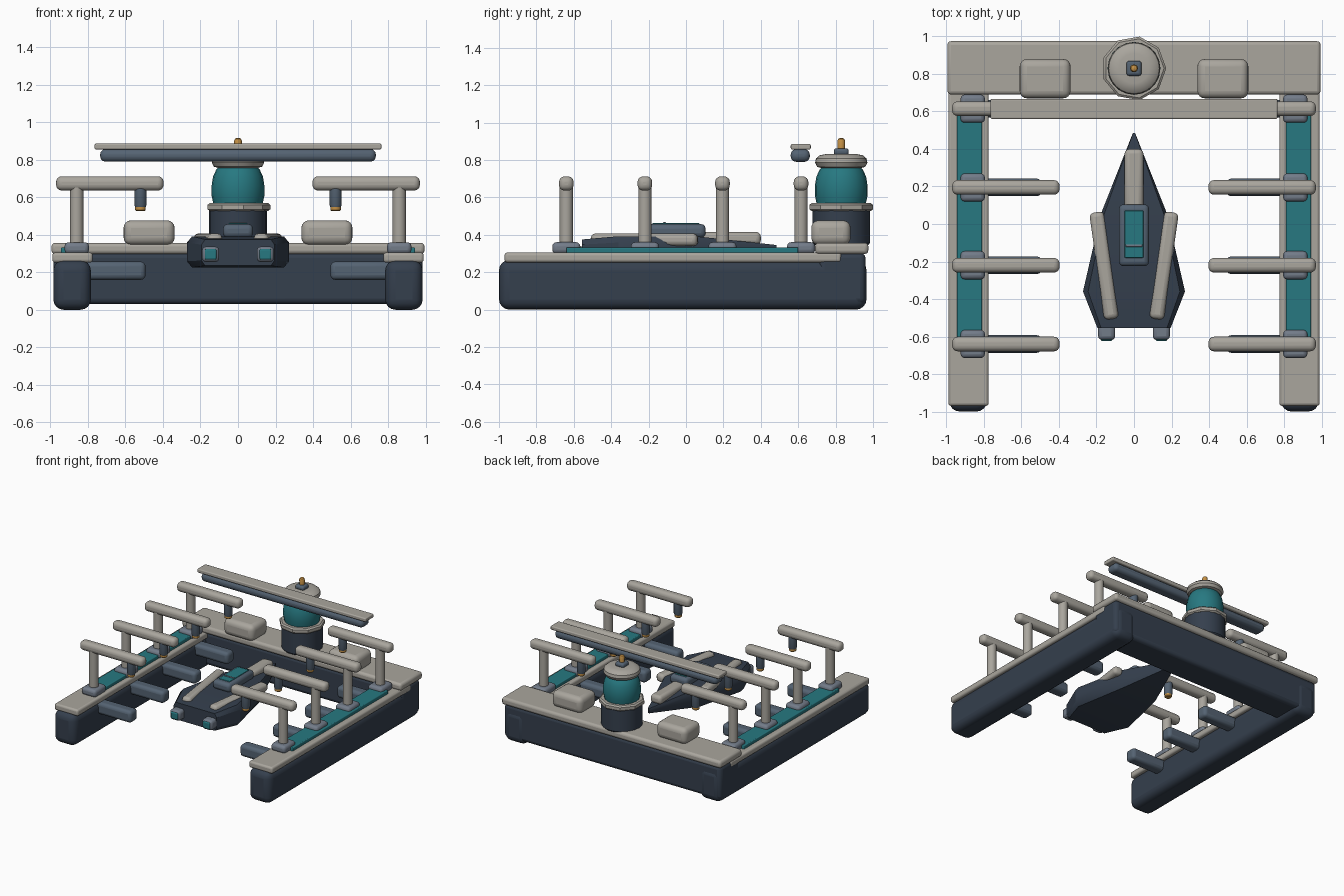
import bpy, bmesh
from math import pi, cos, sin, atan2, hypot

if "Cube" in bpy.data.objects:
    bpy.data.objects.remove(bpy.data.objects["Cube"])


def mat(name, rgb):
    m = bpy.data.materials.new(name)
    m.diffuse_color = (*rgb, 1)
    m.use_nodes = True
    m.node_tree.nodes["Principled BSDF"].inputs["Base Color"].default_value = m.diffuse_color
    return m


NAVY = mat("navy", (0.035, 0.05, 0.075))
STEEL = mat("steel", (0.09, 0.125, 0.17))
FOOT = mat("slate", (0.17, 0.2, 0.25))
LIGHT = mat("pale", (0.40, 0.38, 0.34))
TEAL = mat("teal", (0.02, 0.19, 0.22))
GOLD = mat("amber", (0.55, 0.28, 0.06))


def finish(bm, name, m, bevel=0, seg=3):
    bmesh.ops.recalc_face_normals(bm, faces=bm.faces[:])
    me = bpy.data.meshes.new(name)
    bm.to_mesh(me)
    bm.free()
    me.materials.append(m)
    ob = bpy.data.objects.new(name, me)
    bpy.context.collection.objects.link(ob)
    bpy.context.view_layer.objects.active = ob
    for o in bpy.context.selected_objects:
        o.select_set(False)
    ob.select_set(True)
    bpy.ops.object.shade_smooth_by_angle(angle=0.6)
    if bevel:
        b = ob.modifiers.new("bevel", "BEVEL")
        b.width, b.segments, b.limit_method = bevel, seg, "ANGLE"
    return ob


def box(name, x, y, z, m, bevel=0.01, seg=3):
    """Box from (min, max) ranges."""
    bm = bmesh.new()
    bmesh.ops.create_cube(bm, size=1)
    for v in bm.verts:
        for i, (a, b) in enumerate((x, y, z)):
            v.co[i] = (a + b) / 2 + v.co[i] * (b - a)
    return finish(bm, name, m, bevel, seg)


def lathe(name, cx, cy, profile, m, n=20):
    """Revolve (radius, z) points around a vertical axis, with closed ends."""
    bm = bmesh.new()
    rings = [[bm.verts.new((cx + r * cos(2 * pi * i / n), cy + r * sin(2 * pi * i / n), z))
              for i in range(n)] for r, z in profile]
    for a, b in zip(rings, rings[1:]):
        for i in range(n):
            j = (i + 1) % n
            bm.faces.new((a[i], a[j], b[j], b[i]))
    bm.faces.new(rings[0])
    bm.faces.new(rings[-1])
    return finish(bm, name, m)


def span(s, a, b):
    return tuple(sorted((s * a, s * b)))


# Rear hull and deck
box("rear_hull", (-0.985, 0.985), (0.71, 0.96), (0.03, 0.305), NAVY, 0.03)
box("rear_deck", (-0.995, 0.995), (0.69, 0.975), (0.297, 0.357), LIGHT, 0.02)

for s, side in ((-1, "left"), (1, "right")):
    # Side pontoons with deck, teal walkway and rear locker
    box(side + "_pontoon", span(s, 0.785, 0.985), (-1, 0.965), (0, 0.265), NAVY, 0.055, 4)
    box(side + "_deck", span(s, 0.775, 0.99), (-0.97, 0.83), (0.252, 0.305), LIGHT, 0.015)
    box(side + "_walkway", span(s, 0.81, 0.945), (-0.64, 0.60), (0.295, 0.332), TEAL, 0.006)
    box(side + "_locker", span(s, 0.338, 0.61), (0.67, 0.88), (0.345, 0.477), LIGHT, 0.04, 4)
    # Gantries along each pontoon
    for k, y in enumerate((-0.64, -0.22, 0.195, 0.615)):
        tag = f"{side}_{k + 1}"
        box("gantry_foot_" + tag, span(s, 0.795, 0.925), (y - 0.075, y + 0.075),
            (0.298, 0.36), FOOT, 0.022)
        lathe("gantry_post_" + tag, s * 0.86, y, [(0.036, 0.34), (0.036, 0.67)], LIGHT, 14)
        box("gantry_arm_" + tag, span(s, 0.397, 0.97), (y - 0.039, y + 0.039),
            (0.636, 0.712), LIGHT, 0.03, 4)
        lathe("tool_" + tag, s * 0.52, y, [(0.024, 0.54), (0.033, 0.56), (0.033, 0.66)], STEEL, 14)
        lathe("tool_tip_" + tag, s * 0.52, y, [(0.022, 0.527), (0.028, 0.533), (0.028, 0.548)],
              GOLD, 14)
        box("fender_" + tag, span(s, 0.493, 0.82), (y - 0.047, y + 0.047),
            (0.16, 0.257), STEEL, 0.025)

# Overhead beam
box("overhead_beam", (-0.735, 0.735), (0.56, 0.662), (0.79, 0.857), STEEL, 0.028)
box("overhead_beam_cap", (-0.765, 0.765), (0.56, 0.667), (0.855, 0.886), LIGHT, 0.008)

# Control tower
ty = 0.83
lathe("tower_base", 0, ty, [(0.148, 0.345), (0.155, 0.355), (0.155, 0.54)], NAVY, 18)
lathe("tower_ring", 0, ty, [(0.16, 0.526), (0.172, 0.536), (0.172, 0.56), (0.16, 0.57)], LIGHT, 9)
lathe("tower_dome", 0, ty, [(0.13, 0.56), (0.141, 0.61), (0.141, 0.66), (0.133, 0.71),
                            (0.115, 0.75), (0.09, 0.775)], TEAL, 20)
lathe("tower_cap", 0, ty, [(0.1, 0.755), (0.128, 0.763), (0.14, 0.785), (0.135, 0.808),
                           (0.115, 0.825), (0.08, 0.832)], LIGHT, 24)
box("beacon_base", (-0.04, 0.04), (ty - 0.04, ty + 0.04), (0.825, 0.862), STEEL, 0.015)
lathe("beacon", 0, ty, [(0.02, 0.855), (0.021, 0.9), (0.016, 0.912), (0.006, 0.917)], GOLD, 12)

# Docked craft: hull lofted from (y, half width, bottom, top) stations
bm = bmesh.new()
prev = None
for y, w, z0, z1 in ((-0.555, 0.195, 0.235, 0.375), (-0.36, 0.272, 0.225, 0.392),
                     (0.05, 0.178, 0.235, 0.392), (0.485, 0.006, 0.305, 0.345)):
    zm = (z1 - z0) * 0.2
    ring = [bm.verts.new(p) for p in (
        (-w * 0.9, y, z0), (w * 0.9, y, z0), (w, y, z0 + zm), (w, y, z1 - zm),
        (w * 0.9, y, z1), (-w * 0.9, y, z1), (-w, y, z1 - zm), (-w, y, z0 + zm))]
    if prev:
        for i in range(8):
            j = (i + 1) % 8
            bm.faces.new((prev[i], prev[j], ring[j], ring[i]))
    else:
        bm.faces.new(ring)
    prev = ring
bm.faces.new(prev)
finish(bm, "craft_hull", NAVY)

# Craft spine, cockpit and roof panel
box("craft_spine", (-0.05, 0.05), (0.04, 0.4), (0.345, 0.415), LIGHT, 0.025)
box("craft_cockpit", (-0.08, 0.08), (-0.225, 0.105), (0.385, 0.457), STEEL, 0.025)
box("craft_roof_panel", (-0.05, 0.05), (-0.18, 0.072), (0.44, 0.462), TEAL, 0.004)
box("craft_roof_bar", (-0.045, 0.045), (-0.122, -0.108), (0.455, 0.467), FOOT, 0.003)

for s, side in ((-1, "left"), (1, "right")):
    # Angled rails on the craft
    dx, dy = s * 0.08, 0.57
    half = hypot(dx, dy) / 2
    rail = box("craft_rail_" + side, (-0.039, 0.039), (-half, half), (0.34, 0.407), LIGHT, 0.025)
    rail.location = (s * 0.16, -0.222, 0)
    rail.rotation_euler.z = -atan2(dx, dy)
    # Engines with glowing outlets
    box("craft_engine_" + side, span(s, 0.1, 0.192), (-0.618, -0.5), (0.255, 0.337), FOOT, 0.022)
    box("craft_outlet_" + side, span(s, 0.115, 0.177), (-0.624, -0.6), (0.268, 0.324), TEAL, 0.008)
